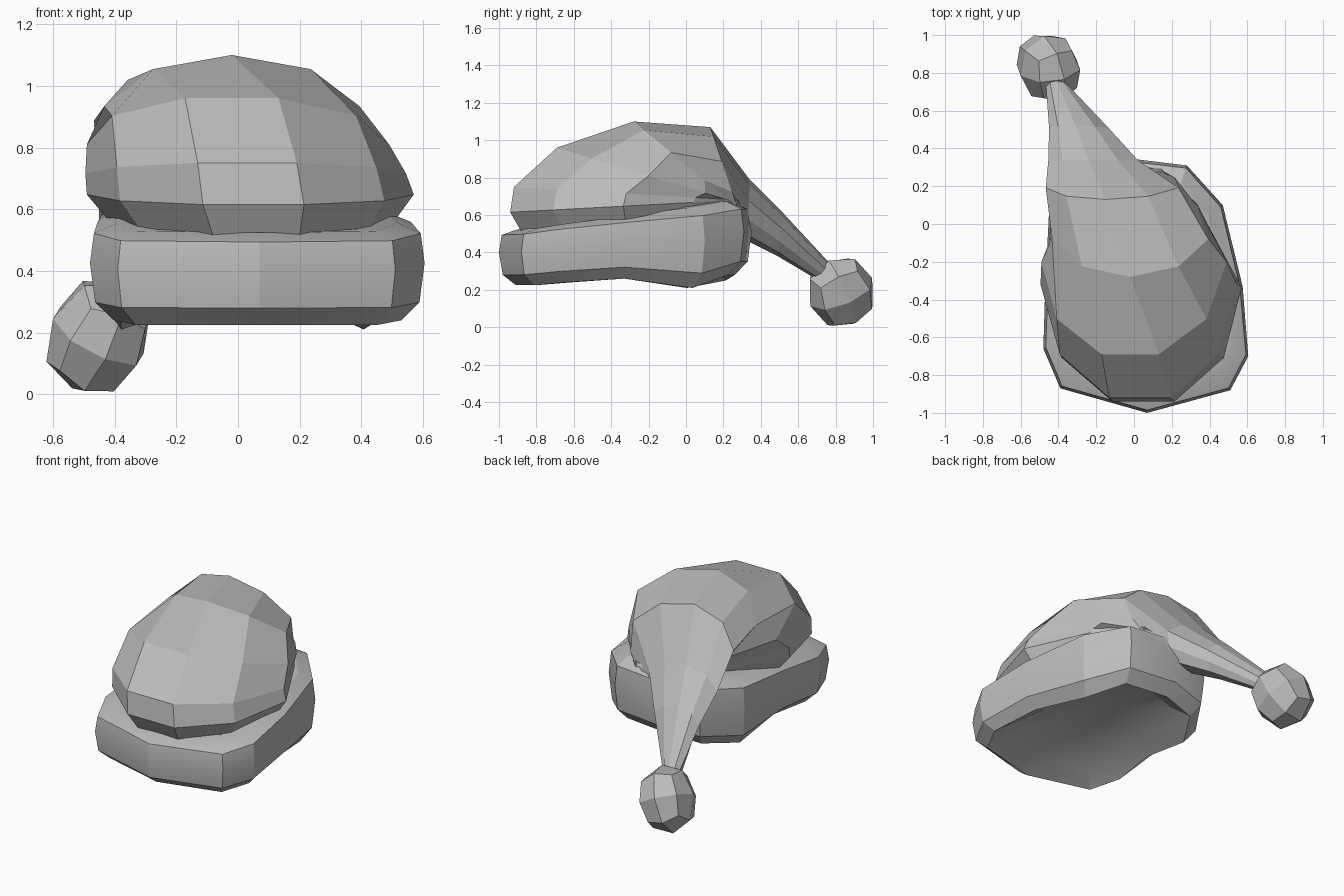
import bpy, math
from mathutils import Vector

old = bpy.data.objects.get("Cube")
if old:
    bpy.data.objects.remove(old, do_unlink=True)

grey = bpy.data.materials.new("plain_grey")
grey.use_nodes = True
COLOUR = (0.5, 0.5, 0.5, 1)
grey.diffuse_color = COLOUR
grey.node_tree.nodes["Principled BSDF"].inputs["Base Color"].default_value = COLOUR


def loft(name, rings, tip=None, cap=False):
    """Bridge closed rings of equal length; fan the last to a tip or cap it."""
    n = len(rings[0])
    verts = [p for r in rings for p in r]
    faces = [(k * n + i, k * n + (i + 1) % n, (k + 1) * n + (i + 1) % n, (k + 1) * n + i)
             for k in range(len(rings) - 1) for i in range(n)]
    last = (len(rings) - 1) * n
    if tip:
        verts.append(tip)
        faces += [(last + i, last + (i + 1) % n, len(verts) - 1) for i in range(n)]
    if cap:
        faces.append(tuple(range(last, last + n)))
    mesh = bpy.data.meshes.new(name)
    mesh.from_pydata(verts, [], faces)
    obj = bpy.data.objects.new(name, mesh)
    bpy.context.collection.objects.link(obj)
    mesh.materials.append(grey)
    return obj


# Cap: rings start level in the band and tip over backwards into the drooping tail
# each: front point, back point, half width, narrowing of the rear half, phase
SECTIONS = [
    ((.06, -.88, .51), (.03, .24, .58), .45, .8, .5),
    ((.05, -.94, .615), (.03, .27, .68), .53, .78, .5),
    ((.03, -.92, .75), (.02, .28, .68), .52, .8, .5),
    ((-.02, -.69, .96), (.02, .29, .66), .49, .82, .5),
    ((-.02, -.28, 1.10), (-.02, .30, .62), .435, .85, 0),
    ((-.15, .13, 1.07), (-.05, .31, .54), .37, .85, 0),
    ((-.24, .34, .79), (-.17, .33, .46), .25, .85, 0),
    ((-.31, .52, .61), (-.26, .49, .38), .165, .85, 0),
    ((-.415, .77, .34), (-.415, .71, .25), .055, 1, 0),
]
SIDES = 10
rings = []
for front, back, w, rear, phase in SECTIONS:
    front, back = Vector(front), Vector(back)
    mid, half = (front + back) / 2, (front - back) / 2
    half /= math.cos(phase * 2 * math.pi / SIDES)
    ring = []
    for i in range(SIDES):
        a = (i + phase) * 2 * math.pi / SIDES
        side = w * math.sin(a) * (rear if math.cos(a) < -.1 else 1)
        ring.append(mid + half * math.cos(a) + Vector((side, 0, 0)))
    rings.append(ring)
loft("cap", rings, cap=True)

# Band: outline stations (x, y, bottom z, top z) carrying a bulging profile
OUTLINE = [
    (.07, -1.0, .225, .53), (.51, -.88, .225, .535), (.605, -.70, .24, .56),
    (.575, -.33, .26, .60), (.47, .10, .21, .65), (.28, .31, .28, .68),
    (-.05, .35, .28, .68), (-.30, .29, .25, .67), (-.45, .06, .21, .64),
    (-.47, -.33, .26, .60), (-.48, -.66, .24, .56), (-.39, -.87, .225, .535),
]
PROFILE = [(.20, 1), (.10, .98), (.015, .88), (0, .58), (.02, .18), (.09, 0), (.21, .2)]
centre = Vector((.06, -.33))
rings = []
for inset, h in PROFILE:
    ring = []
    for x, y, lo, hi in OUTLINE:
        p = Vector((x, y))
        p -= (p - centre).normalized() * inset
        ring.append((p.x, p.y, lo + (hi - lo) * h))
    rings.append(ring)
band = loft("band", rings, tip=(.06, -.33, .44))

# Pompom: a slightly uneven rounded cube of flat quads
bpy.ops.mesh.primitive_cube_add(size=2, location=(-.453, .83, .188), rotation=(.45, .35, .3))
pompom = bpy.context.object
pompom.name = "pompom"
pompom.scale = (.195, .218, .238)
pompom.data.materials.append(grey)
pompom.modifiers.new("round", "SUBSURF").levels = 1
pompom.modifiers["round"].render_levels = 1

# Consistent normals, then soften the band only
for obj in (bpy.data.objects["cap"], band):
    bpy.ops.object.select_all(action="DESELECT")
    obj.select_set(True)
    bpy.context.view_layer.objects.active = obj
    bpy.ops.object.mode_set(mode="EDIT")
    bpy.ops.mesh.select_all(action="SELECT")
    bpy.ops.mesh.normals_make_consistent(inside=False)
    bpy.ops.object.mode_set(mode="OBJECT")
bpy.ops.object.shade_smooth_by_angle(angle=math.radians(20))
